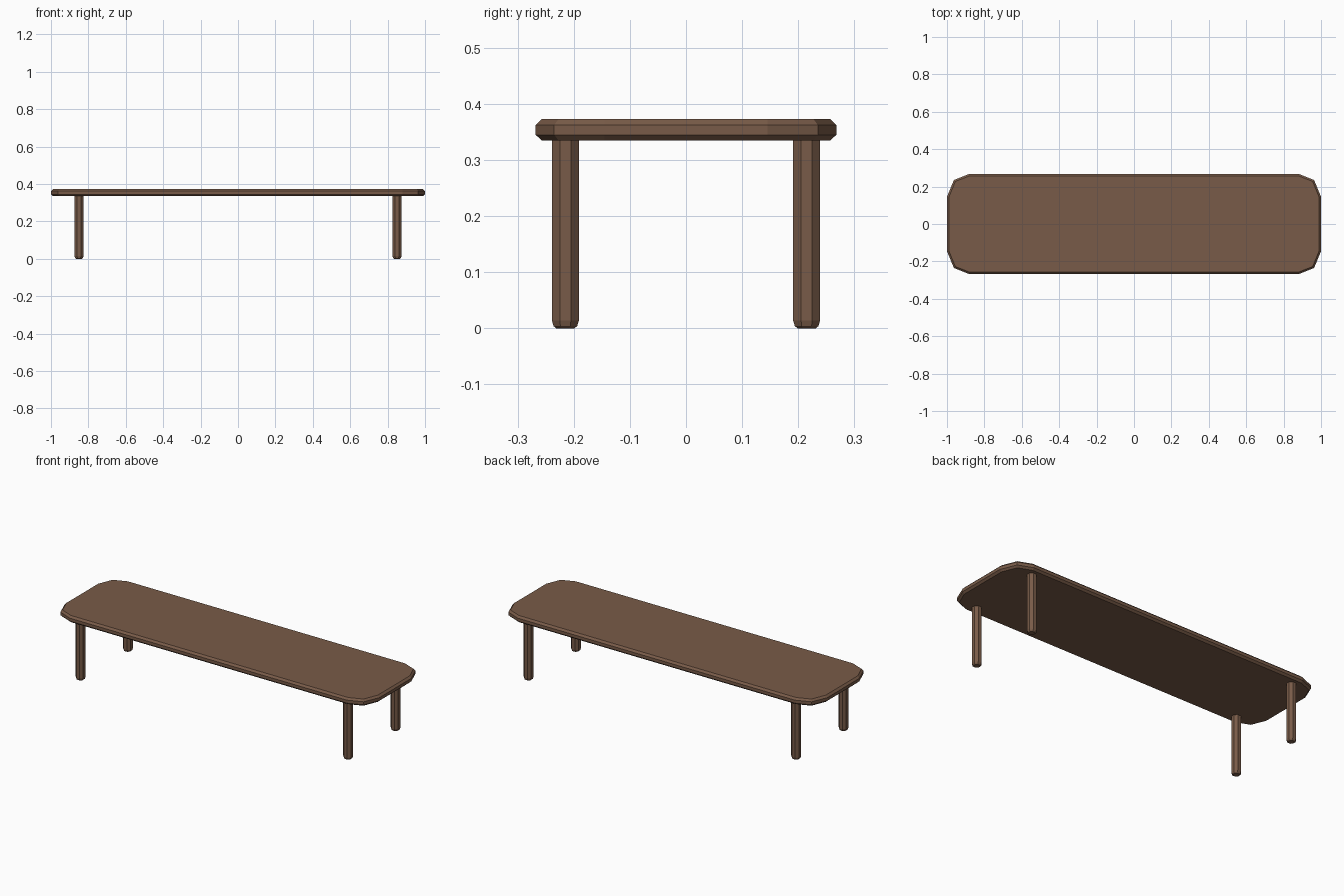
import bpy, bmesh, math

cube = bpy.data.objects.get("Cube")
if cube:
    bpy.data.objects.remove(cube, do_unlink=True)

# Single wood colour
wood = bpy.data.materials.new("brown_wood")
wood.use_nodes = True
colour = (0.19, 0.105, 0.065, 1)
wood.diffuse_color = colour
wood.node_tree.nodes["Principled BSDF"].inputs["Base Color"].default_value = colour


def stacked_rings(name, rings, location=(0, 0, 0)):
    """Flat-shaded solid joining equal-sided rings from bottom to top."""
    bm = bmesh.new()
    loops = [[bm.verts.new(p) for p in ring] for ring in rings]
    n = len(loops[0])
    for low, high in zip(loops, loops[1:]):
        for i in range(n):
            j = (i + 1) % n
            bm.faces.new((low[i], low[j], high[j], high[i]))
    bm.faces.new(loops[0][::-1])
    bm.faces.new(loops[-1])
    bmesh.ops.recalc_face_normals(bm, faces=bm.faces)
    mesh = bpy.data.meshes.new(name)
    bm.to_mesh(mesh)
    bm.free()
    mesh.materials.append(wood)
    obj = bpy.data.objects.new(name, mesh)
    obj.location = location
    bpy.context.collection.objects.link(obj)
    return obj


# Table top: rectangle with faceted corners and chamfered rims
def top_outline(inset, z):
    corner = [(1 - inset, 0.145), (0.963 - inset * 0.7, 0.235 - inset * 0.7),
              (0.88, 0.268 - inset)]
    half = corner + [(-x, y) for x, y in reversed(corner)]
    return [(x, y, z) for x, y in half + [(-x, -y) for x, y in half]]


stacked_rings("table_top", [top_outline(i, z) for i, z in
              ((0.011, 0.335), (0, 0.345), (0, 0.362), (0.011, 0.373))])


# Legs: octagonal posts with a bevelled foot
def octagon(apothem, z):
    r = apothem / math.cos(math.pi / 8)
    angles = [math.pi / 8 + k * math.pi / 4 for k in range(8)]
    return [(r * math.cos(a), r * math.sin(a), z) for a in angles]


for side, x in (("left", 0.85), ("right", -0.85)):
    for end, y in (("front", -0.215), ("back", 0.215)):
        stacked_rings(f"{end}_{side}_leg",
                      [octagon(a, z) for a, z in
                       ((0.016, 0), (0.021, 0.004), (0.024, 0.014), (0.024, 0.34))],
                      (x, y, 0))
